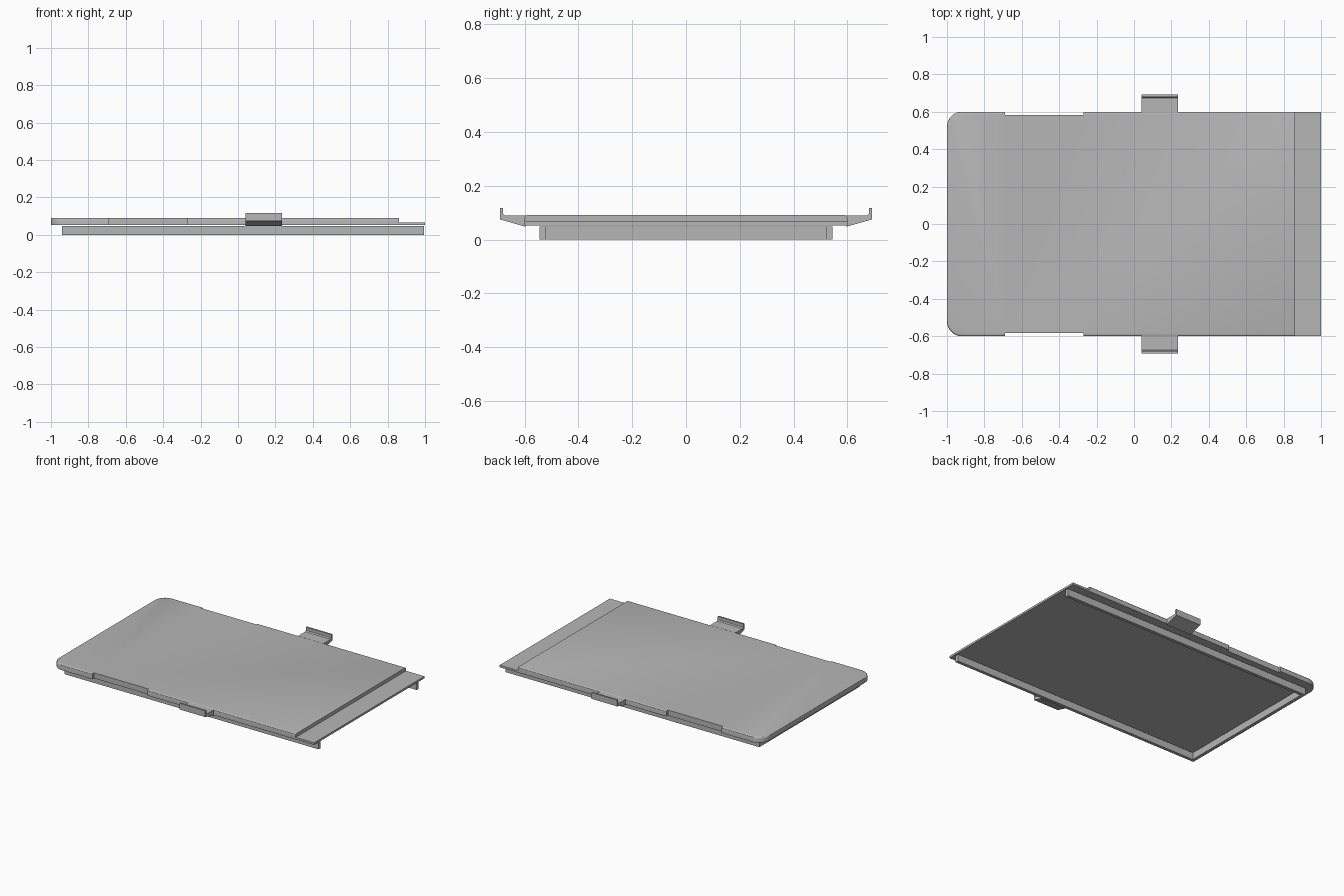
import bpy, bmesh
from mathutils import Vector

cube = bpy.data.objects.get("Cube")
if cube:
    bpy.data.objects.remove(cube, do_unlink=True)

grey = bpy.data.materials.new("plain_grey")
grey.use_nodes = True
colour = (0.47, 0.47, 0.47, 1)
grey.diffuse_color = colour
grey.node_tree.nodes["Principled BSDF"].inputs["Base Color"].default_value = colour


def finish(bm, name):
    bmesh.ops.recalc_face_normals(bm, faces=bm.faces)
    mesh = bpy.data.meshes.new(name)
    bm.to_mesh(mesh)
    bm.free()
    mesh.materials.append(grey)
    obj = bpy.data.objects.new(name, mesh)
    bpy.context.collection.objects.link(obj)
    return obj


def prism(points, direction):
    """Closed profile swept along a direction."""
    bm = bmesh.new()
    face = bm.faces.new([bm.verts.new(p) for p in points])
    swept = bmesh.ops.extrude_face_region(bm, geom=[face])["geom"]
    verts = [v for v in swept if isinstance(v, bmesh.types.BMVert)]
    bmesh.ops.translate(bm, verts=verts, vec=Vector(direction))
    bmesh.ops.recalc_face_normals(bm, faces=bm.faces)
    return bm


# Cover plate: stepped side profile swept across the width
BOTTOM, STEP, TOP = 0.053, 0.067, 0.091
side = [(-1, BOTTOM), (1, BOTTOM), (1, STEP), (0.86, STEP), (0.86, TOP), (-1, TOP)]
bm = prism([(x, -0.6, z) for x, z in side], (0, 1.2, 0))

# Rounded corners at the closed end
corners = [e for e in bm.edges if all(v.co.x < -0.99 for v in e.verts)
           and abs(e.verts[0].co.z - e.verts[1].co.z) > 0.01]
bmesh.ops.bevel(bm, geom=corners, offset=0.08, segments=8, profile=0.5, affect='EDGES')

# Softened top rim, leaving the step edge sharp
rim = [e for e in bm.edges if all(v.co.z > TOP - 0.001 for v in e.verts)
       and not all(v.co.x > 0.85 for v in e.verts)]
bmesh.ops.bevel(bm, geom=rim, offset=0.01, segments=3, profile=0.5, affect='EDGES')
plate = finish(bm, "cover_plate")

# Shallow finger notches on both long edges
for s, label in ((-1, "front"), (1, "back")):
    bm = prism([(x, s * y, 0) for x, y in
                ((-0.69, 0.583), (-0.27, 0.583), (-0.27, 0.7), (-0.69, 0.7))], (0, 0, 0.2))
    cutter = finish(bm, label + "_notch_cutter")
    cut = plate.modifiers.new(label + "_notch", 'BOOLEAN')
    cut.operation, cut.solver, cut.object = 'DIFFERENCE', 'EXACT', cutter
    bpy.context.view_layer.objects.active = plate
    bpy.ops.object.modifier_apply(modifier=cut.name)
    bpy.data.objects.remove(cutter, do_unlink=True)

bpy.ops.object.select_all(action='DESELECT')
plate.select_set(True)
bpy.context.view_layer.objects.active = plate
bpy.ops.object.shade_smooth_by_angle()

# U-shaped rail below, open at the stepped end
outer, inner = 0.545, 0.523
rail = [(0.995, -outer), (-0.94, -outer), (-0.94, outer), (0.995, outer),
        (0.995, inner), (-0.918, inner), (-0.918, -inner), (0.995, -inner)]
finish(prism([(x, y, 0) for x, y in rail], (0, 0, 0.048)), "under_rail")

# Hooked clips on both long edges
clip = [(0.597, 0.048), (0.692, 0.075), (0.692, 0.118), (0.68, 0.118),
        (0.68, 0.096), (0.673, 0.089), (0.597, 0.089)]
for s, label in ((-1, "front"), (1, "back")):
    finish(prism([(0.04, s * y, z) for y, z in clip], (0.195, 0, 0)), label + "_clip")
